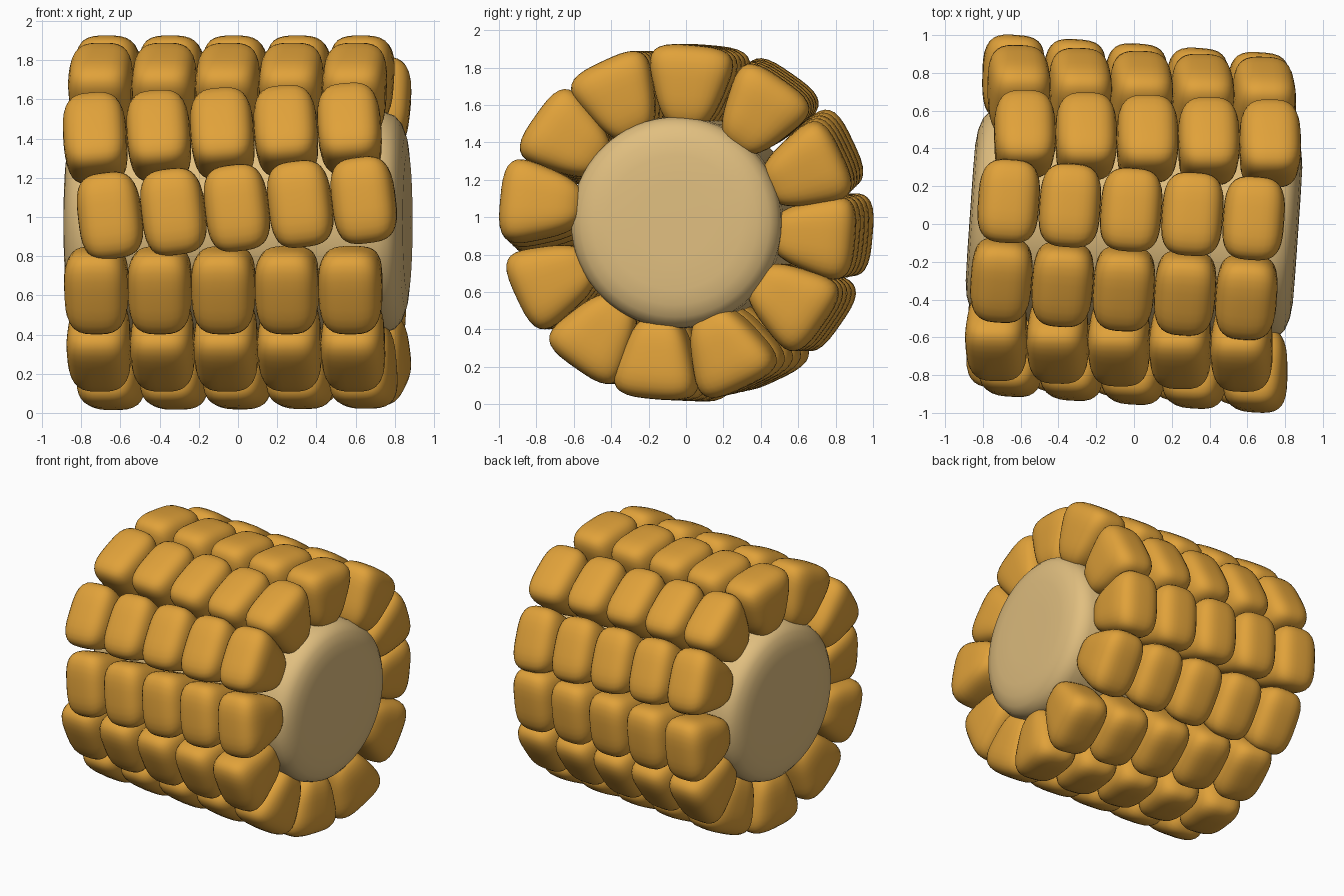
import bpy
import bmesh
from math import radians, sin, cos, pi
from mathutils import Matrix

cube = bpy.data.objects.get("Cube")
if cube:
    bpy.data.objects.remove(cube, do_unlink=True)


def make_material(name, color):
    mat = bpy.data.materials.new(name)
    mat.use_nodes = True
    mat.diffuse_color = (*color, 1)
    bsdf = mat.node_tree.nodes["Principled BSDF"]
    bsdf.inputs["Base Color"].default_value = (*color, 1)
    bsdf.inputs["Roughness"].default_value = 0.6
    return mat


def make_object(name, bm, mat):
    mesh = bpy.data.meshes.new(name)
    bmesh.ops.recalc_face_normals(bm, faces=bm.faces)
    for face in bm.faces:
        face.smooth = True
    bm.to_mesh(mesh)
    bm.free()
    mesh.materials.append(mat)
    obj = bpy.data.objects.new(name, mesh)
    bpy.context.collection.objects.link(obj)
    return obj


golden = make_material("golden kernel", (0.75, 0.36, 0.042))
cream = make_material("cream core", (0.75, 0.52, 0.215))

# The whole cob lies along x, turned slightly about the vertical
cob_frame = Matrix.Translation((0, 0, 0.972)) @ Matrix.Rotation(radians(-4), 4, "Z")

# Core: a rounded profile spun around the x axis
half = [(0.87, 0), (0.87, 0.2), (0.868, 0.36), (0.858, 0.44), (0.835, 0.505),
        (0.8, 0.545), (0.75, 0.563), (0.65, 0.567)]
profile = half + [(-x, r) for x, r in reversed(half)]
bm = bmesh.new()
verts = [bm.verts.new((x, 0, r)) for x, r in profile]
edges = [bm.edges.new(pair) for pair in zip(verts, verts[1:])]
bmesh.ops.spin(bm, geom=verts + edges, cent=(0, 0, 0), axis=(1, 0, 0),
               angle=2 * pi, steps=64, use_duplicate=False)
bmesh.ops.remove_doubles(bm, verts=bm.verts, dist=0.0005)
core = make_object("cob_core", bm, cream)
core.matrix_world = cob_frame

# Kernels: five per row, each a soft rounded block that widens outward
PITCH = 0.325
COUNT = 5
POWER = 3.3


def kernel_mesh(spin):
    bm = bmesh.new()
    bmesh.ops.create_cube(bm, size=2)
    bmesh.ops.subdivide_edges(bm, edges=bm.edges, cuts=9, use_grid_fill=True)
    for v in bm.verts:
        norm = sum(abs(c) ** POWER for c in v.co) ** (1 / POWER)
        x, y, z = v.co / norm
        v.co = (x * (0.16 + 0.012 * z), y * (0.194 + 0.07 * z), z * 0.225)
    bmesh.ops.rotate(bm, verts=bm.verts, cent=(0, 0, 0),
                     matrix=Matrix.Rotation(spin, 3, "Z"))
    bmesh.ops.translate(bm, verts=bm.verts, vec=(-PITCH * (COUNT - 1) / 2, 0, 0))
    return bm


# Shift along the cob and skew in degrees, one pair for each row
rows = [(-0.01, 3), (0.04, 2.2), (-0.02, 0), (-0.03, 0), (-0.035, 2.6), (0.05, 3.5),
        (-0.025, 0), (-0.03, 0), (0, 3.5), (0.04, 4), (0, 0), (-0.045, 0.8)]
for i, (shift, skew) in enumerate(rows):
    row = make_object(f"kernel_row_{i + 1}", kernel_mesh(radians(skew)), golden)
    array = row.modifiers.new("repeat", "ARRAY")
    array.count = COUNT
    array.use_relative_offset = False
    array.use_constant_offset = True
    array.constant_offset_displace = (PITCH, 0, 0)
    row.matrix_world = (cob_frame
                        @ Matrix.Rotation(radians(30 * i - 65), 4, "X")
                        @ Matrix.Translation((shift, 0, 0.727))
                        @ Matrix.Rotation(radians(skew), 4, "Z"))
